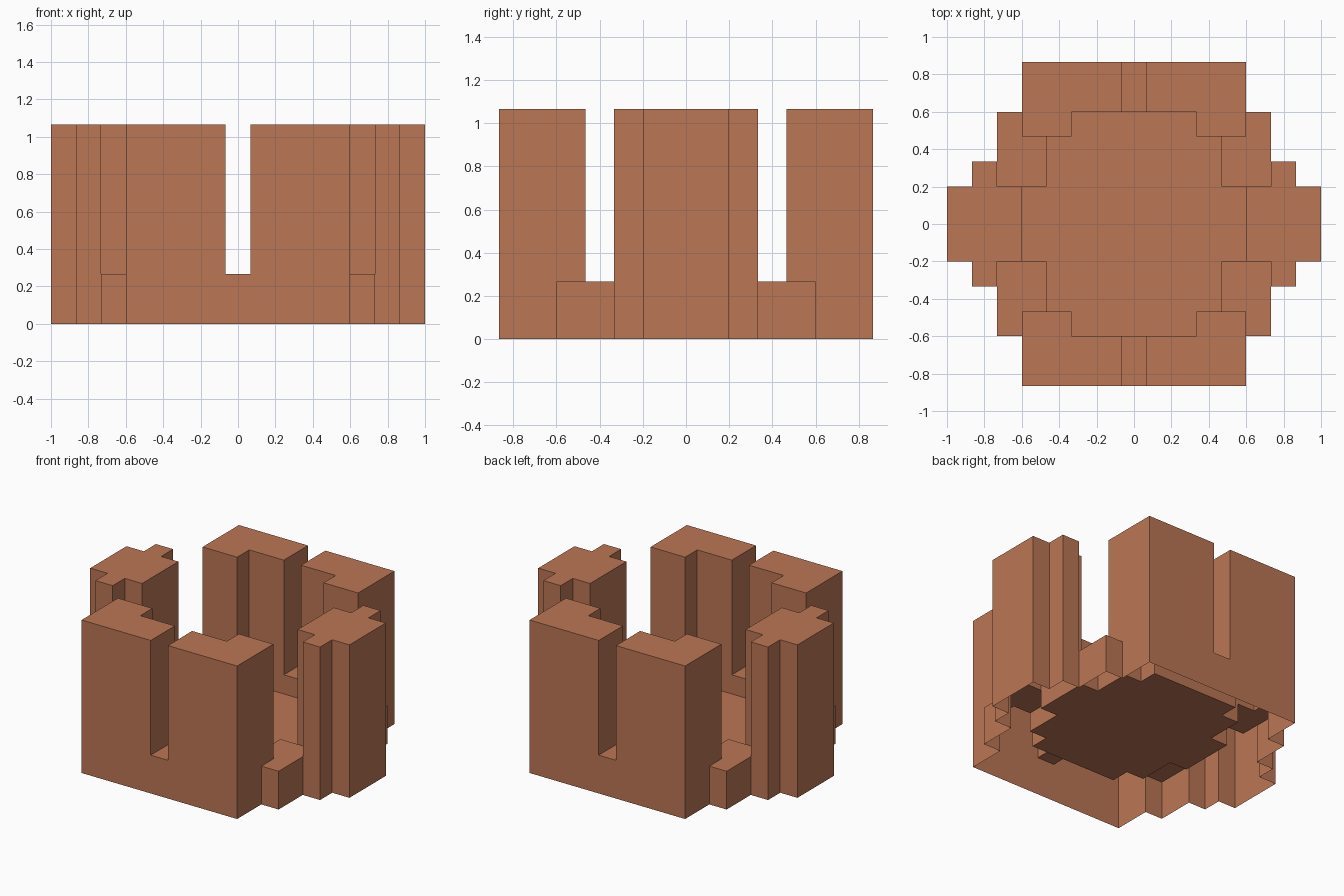
import bpy, bmesh

if "Cube" in bpy.data.objects:
    bpy.data.objects.remove(bpy.data.objects["Cube"])

U = 2 / 15            # size of one grid step
TALL, LOW, FLOOR = 8, 2, 1

clay = bpy.data.materials.new("terracotta")
clay.diffuse_color = (0.497, 0.181, 0.089, 1)
clay.use_nodes = True
clay.node_tree.nodes["Principled BSDF"].inputs["Base Color"].default_value = clay.diffuse_color


def cell(i, j):
    """Part name and height of the grid cell at column i, row j."""
    a, b = abs(i), abs(j)
    if (a <= 4 and 5 <= b <= 6) or (3 <= a <= 4 and b == 4):
        return ("front_wall" if j < 0 else "back_wall"), (LOW if a == 0 else TALL)
    if (5 <= a <= 7 and b <= 1) or (a == 6 and b == 2):
        return ("left_pillar" if i < 0 else "right_pillar"), TALL
    if (a == 5 and 2 <= b <= 4) or (a == 4 and 2 <= b <= 3):
        return ("front" if j < 0 else "back") + ("_left" if i < 0 else "_right") + "_step", LOW
    if (a <= 4 and b <= 1) or (a <= 3 and b <= 3) or (a <= 2 and b <= 4):
        return "floor", FLOOR
    return None, 0


parts = {}


def quad(part, *corners):
    bm = parts.setdefault(part, bmesh.new()) if part not in parts else parts[part]
    bm.faces.new([bm.verts.new([c * U for c in p]) for p in corners])


# Open-bottomed stepped shell: a top on each cell, sides only where the height drops
for i in range(-7, 8):
    for j in range(-6, 7):
        part, h = cell(i, j)
        if not part:
            continue
        ring = [(i - .5, j - .5), (i + .5, j - .5), (i + .5, j + .5), (i - .5, j + .5)]
        quad(part, *[(x, y, h) for x, y in ring])
        for k, (di, dj) in enumerate([(0, -1), (1, 0), (0, 1), (-1, 0)]):
            p, q = ring[k], ring[(k + 1) % 4]
            for z in range(cell(i + di, j + dj)[1], h):
                quad(part, (*p, z), (*q, z), (*q, z + 1), (*p, z + 1))

# Weld each part, merge its coplanar cells and make the object
for name, bm in parts.items():
    bmesh.ops.remove_doubles(bm, verts=bm.verts, dist=0.001)
    bmesh.ops.dissolve_limit(bm, angle_limit=0.01, verts=bm.verts, edges=bm.edges)
    mesh = bpy.data.meshes.new(name)
    bm.to_mesh(mesh)
    bm.free()
    mesh.materials.append(clay)
    bpy.context.collection.objects.link(bpy.data.objects.new(name, mesh))
